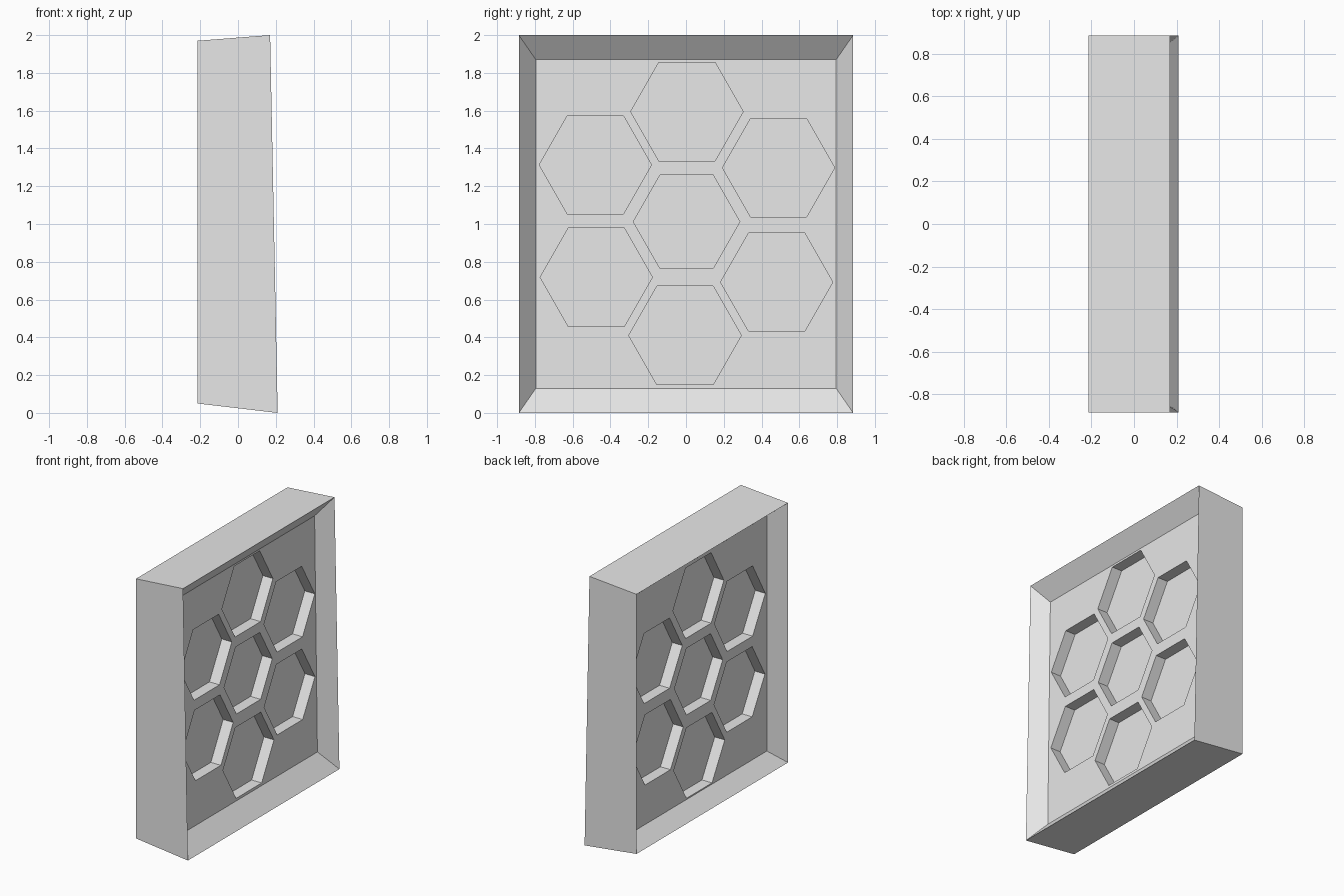
import bpy, bmesh, math

cube = bpy.data.objects.get("Cube")
if cube:
    bpy.data.objects.remove(cube, do_unlink=True)

grey = bpy.data.materials.new("plain grey")
grey.use_nodes = True
grey.diffuse_color = (0.8, 0.8, 0.8, 1)
grey.node_tree.nodes["Principled BSDF"].inputs["Base Color"].default_value = (0.8, 0.8, 0.8, 1)


def make_object(name, bm):
    bmesh.ops.recalc_face_normals(bm, faces=bm.faces)
    mesh = bpy.data.meshes.new(name)
    bm.to_mesh(mesh)
    bm.free()
    mesh.materials.append(grey)
    obj = bpy.data.objects.new(name, mesh)
    bpy.context.collection.objects.link(obj)
    return obj


def loft(bm, rings):
    """Closed solid through a list of point rings."""
    loops = [[bm.verts.new(p) for p in ring] for ring in rings]
    for a, b in zip(loops, loops[1:]):
        n = len(a)
        for i in range(n):
            j = (i + 1) % n
            bm.faces.new((a[i], a[j], b[j], b[i]))
    bm.faces.new(loops[0])
    bm.faces.new(loops[-1])


def rectangle(x_low, x_high, half_width, z_low, z_high):
    return [(x_low, -half_width, z_low), (x_low, half_width, z_low),
            (x_high, half_width, z_high), (x_high, -half_width, z_high)]


# Tilted frame with sloping inner walls and a recessed panel on both sides
LEFT_LOW, LEFT_HIGH = 0.093, 0.07
RIGHT = -0.105
WIDE, INNER = 0.885, 0.795
bm = bmesh.new()
loft(bm, [rectangle(LEFT_LOW, LEFT_HIGH, INNER, 0.13, 1.87),
          rectangle(0.21, 0.17, WIDE, 0, 2),
          rectangle(-0.215, -0.215, WIDE, 0.05, 1.97),
          rectangle(RIGHT, RIGHT, INNER, 0.14, 1.88)])
panel = make_object("framed_panel", bm)


# Hexagonal pockets: y, z, radius
pockets = [(0.005, 1.595, 0.298), (0.003, 1.012, 0.282), (-0.005, 0.41, 0.298),
           (-0.48, 1.313, 0.297), (0.49, 1.298, 0.297),
           (-0.475, 0.718, 0.297), (0.48, 0.692, 0.297)]
DEPTH = 0.082


def left_panel_x(z):
    return LEFT_LOW + (LEFT_HIGH - LEFT_LOW) * (z - 0.13) / 1.74


def right_panel_x(z):
    return RIGHT


def hexagon(y, z, r, surface, offset):
    ring = []
    for i in range(6):
        a = math.radians(60 * i)
        pz = z + r * 1.01 * math.sin(a)
        ring.append((surface(pz) + offset, y + r * math.cos(a), pz))
    return ring


bm = bmesh.new()
for surface, outward in ((left_panel_x, 1), (right_panel_x, -1)):
    for y, z, r in pockets:
        loft(bm, [hexagon(y, z, r, surface, -outward * DEPTH),
                  hexagon(y, z, r, surface, outward * 0.05)])
cutter = make_object("pocket_cutter", bm)
cutter.hide_render = True

# Cut the pockets, then discard the cutter
cut = panel.modifiers.new("pockets", "BOOLEAN")
cut.operation = "DIFFERENCE"
cut.solver = "EXACT"
cut.object = cutter
bpy.context.view_layer.objects.active = panel
panel.select_set(True)
bpy.ops.object.modifier_apply(modifier=cut.name)
bpy.data.objects.remove(cutter, do_unlink=True)
